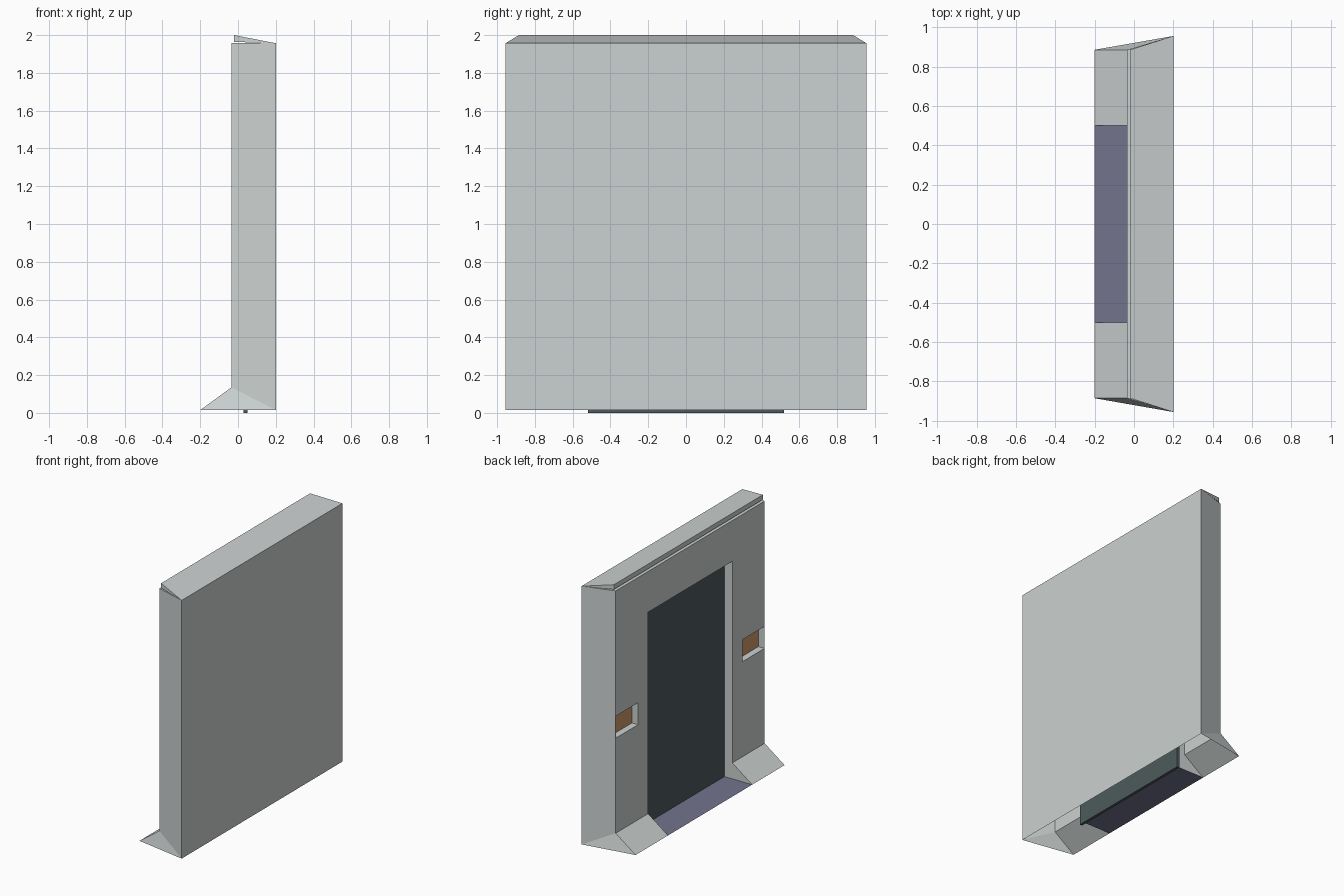
import bpy, bmesh
from mathutils import Vector

if "Cube" in bpy.data.objects:
    bpy.data.objects.remove(bpy.data.objects["Cube"])


def material(name, rgb):
    m = bpy.data.materials.new(name)
    m.diffuse_color = (*rgb, 1)
    m.use_nodes = True
    m.node_tree.nodes["Principled BSDF"].inputs["Base Color"].default_value = m.diffuse_color
    return m


GREY = material("light_grey", (0.60, 0.64, 0.635))
PURPLE = material("dusty_purple", (0.175, 0.175, 0.27))
DARK = material("dark_teal", (0.075, 0.105, 0.107))
ORANGE = material("copper_orange", (0.62, 0.32, 0.14))


def make(name, faces, mat):
    """Object from (points, outward direction) faces, each mirrored across y = 0."""
    bm = bmesh.new()
    for pts, out in faces:
        for s in (1, -1):
            f = bm.faces.new([bm.verts.new((x, s * y, z)) for x, y, z in pts])
            f.normal_update()
            if f.normal.dot(Vector((out[0], s * out[1], out[2]))) < 0:
                f.normal_flip()
    bmesh.ops.remove_doubles(bm, verts=bm.verts[:], dist=0.0005)
    me = bpy.data.meshes.new(name)
    bm.to_mesh(me)
    bm.free()
    me.materials.append(mat)
    ob = bpy.data.objects.new(name, me)
    bpy.context.collection.objects.link(ob)
    return ob


def rect_x(x, y0, y1, z0, z1):
    return [(x, y0, z0), (x, y1, z0), (x, y1, z1), (x, y0, z1)]


def rect_y(y, x0, x1, z0, z1):
    return [(x0, y, z0), (x1, y, z0), (x1, y, z1), (x0, y, z1)]


def rect_z(z, x0, x1, y0, y1):
    return [(x0, y0, z), (x1, y0, z), (x1, y1, z), (x0, y1, z)]


BACK, WALL, TOE, DOOR, SLOT = 0.2, -0.035, -0.2, 0.03, 0.015
HALF, EDGE, OPEN = 0.955, 0.885, 0.5
BASE, FLARE, HEAD, TOP = 0.015, 0.135, 1.65, 1.957
P0, P1, PZ0, PZ1 = 0.62, 0.882, 0.85, 1.015
NX, PX, NY, PY, NZ, PZ = (-1, 0, 0), (1, 0, 0), (0, -1, 0), (0, 1, 0), (0, 0, -1), (0, 0, 1)

# Wall face: grid of panels, leaving out the doorway and the side slots
wall = []
ys, zs = [0, OPEN, P0, P1, EDGE], [FLARE, PZ0, PZ1, HEAD, TOP]
for y0, y1 in zip(ys, ys[1:]):
    for z0, z1 in zip(zs, zs[1:]):
        if (y1 <= OPEN and z1 <= HEAD) or (y0 == P0 and z0 == PZ0):
            continue
        wall.append((rect_x(WALL, y0, y1, z0, z1), NX))

# Back, tapered sides and top ledge
wall += [
    (rect_x(BACK, 0, HALF, BASE, TOP), PX),
    ([(BACK, HALF, BASE), (BACK, HALF, TOP), (WALL, EDGE, TOP), (WALL, EDGE, FLARE)], PY),
    ([(WALL, 0, TOP), (WALL, EDGE, TOP), (BACK, HALF, TOP), (BACK, 0, TOP)], PZ),
]
# Door jambs and lintel
wall += [
    (rect_y(OPEN, WALL, DOOR, BASE, HEAD), NY),
    (rect_z(HEAD, WALL, DOOR, 0, OPEN), NZ),
]
# Side slot walls
wall += [
    (rect_y(P0, WALL, SLOT, PZ0, PZ1), PY),
    (rect_y(P1, WALL, SLOT, PZ0, PZ1), NY),
    (rect_z(PZ0, WALL, SLOT, P0, P1), PZ),
    (rect_z(PZ1, WALL, SLOT, P0, P1), NZ),
]
make("wall_shell", wall, GREY)

# Sloped foot on both sides of the doorway, hollow underneath
make("sloped_foot", [
    ([(WALL, OPEN, FLARE), (WALL, EDGE, FLARE), (TOE, EDGE, BASE), (TOE, OPEN, BASE)], (-1, 0, 1)),
    ([(WALL, EDGE, FLARE), (TOE, EDGE, BASE), (BACK, HALF, BASE)], PY),
    ([(WALL, OPEN, FLARE), (TOE, OPEN, BASE), (WALL, OPEN, BASE)], NY),
], GREY)

# Wedge-shaped cap along the top
C, CZ0, CZ1 = -0.02, 1.964, 2.0
make("top_cap", [
    (rect_x(C, 0, EDGE, CZ0, CZ1), NX),
    ([(C, 0, CZ1), (C, EDGE, CZ1), (BACK, HALF, TOP), (BACK, 0, TOP)], PZ),
    ([(C, 0, CZ0), (C, EDGE, CZ0), (BACK, HALF, TOP), (BACK, 0, TOP)], NZ),
    ([(C, EDGE, CZ0), (C, EDGE, CZ1), (BACK, HALF, TOP)], PY),
], GREY)

# Threshold floor, slot back plates
make("threshold", [(rect_z(BASE, TOE, DOOR, 0, OPEN), PZ)], PURPLE)
make("slot_panels", [(rect_x(SLOT, P0, P1, PZ0, PZ1), NX)], ORANGE)

# Door slab
D0, D1, DY, DZ = DOOR, DOOR + 0.02, 0.52, 1.67
make("door", [
    (rect_x(D0, 0, DY, 0, DZ), NX),
    (rect_x(D1, 0, DY, 0, DZ), PX),
    (rect_y(DY, D0, D1, 0, DZ), PY),
    (rect_z(0, D0, D1, 0, DY), NZ),
    (rect_z(DZ, D0, D1, 0, DY), PZ),
], DARK)
